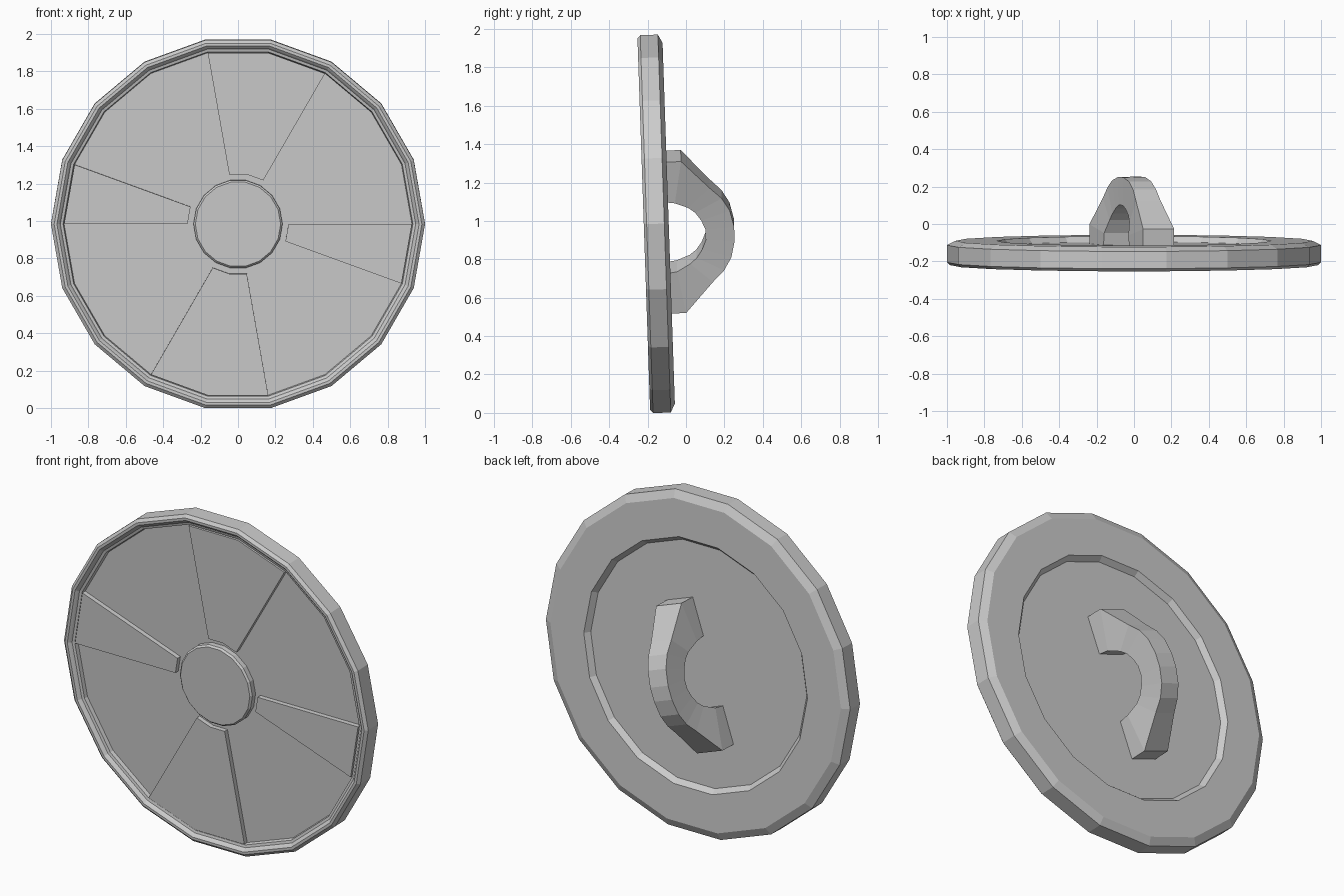
import bpy, bmesh
from math import sin, cos, radians
from mathutils import Matrix, Vector

if "Cube" in bpy.data.objects:
    bpy.data.objects.remove(bpy.data.objects["Cube"])

N = 18
# Shield frame: local y is depth (front is -y), leaning slightly forward at the top
FRAME = Matrix.Translation((0, -0.155, 0.985)) @ Matrix.Rotation(radians(1.95), 4, 'X')


def finish(bm, name):
    bmesh.ops.recalc_face_normals(bm, faces=bm.faces[:])
    me = bpy.data.meshes.new(name)
    bm.to_mesh(me)
    bm.free()
    ob = bpy.data.objects.new(name, me)
    bpy.context.collection.objects.link(ob)
    ob.matrix_world = FRAME
    return ob


def polar(r, deg, d):
    return Vector((r * cos(radians(deg)), d, r * sin(radians(deg))))


def lathe(name, profile):
    """Turn a (radius, depth) profile around y and cap both ends."""
    bm = bmesh.new()
    rings = [[bm.verts.new(polar(r, i * 360 / N, d)) for i in range(N)] for r, d in profile]
    for a, b in zip(rings, rings[1:]):
        for i in range(N):
            j = (i + 1) % N
            bm.faces.new((a[i], a[j], b[j], b[i]))
    bm.faces.new(rings[0])
    bm.faces.new(rings[-1])
    return finish(bm, name)


# Disc with stepped front rim and recessed back
lathe("shield_disc", [
    (0.93, -0.02), (0.935, -0.042), (0.95, -0.046), (0.957, -0.055),
    (0.968, -0.065), (0.983, -0.065), (1.0, -0.05),
    (1.0, 0.042), (0.955, 0.065), (0.735, 0.065), (0.71, 0.035)])

# Central boss
lathe("center_boss", [(0.238, -0.01), (0.238, -0.05), (0.228, -0.06)])


# Raised wedge panels with sloped borders
def wedge(name, angles):
    bm = bmesh.new()
    pts = [polar(0.93, a, -0.02) for a in angles] + [polar(0.27, a, -0.02) for a in reversed(angles)]
    face = bm.faces.new([bm.verts.new(p) for p in pts])
    bmesh.ops.inset_region(bm, faces=[face], thickness=0.038, use_boundary=True)
    for v in face.verts:
        v.co.y = -0.047
    finish(bm, name)


for name, angles in (("top_wedge", (60, 80, 100)), ("left_wedge", (160, 180)),
                     ("bottom_wedge", (240, 260, 280)), ("right_wedge", (340, 360))):
    wedge(name, angles)

# Back grip: arch of (outer s, outer d, inner s, inner d, half width), mirrored along its length
half = [(0.42, 0.03, 0.20, 0.03, 0.088), (0.42, 0.14, 0.19, 0.10, 0.088),
        (0.26, 0.285, 0.155, 0.17, 0.07), (0.20, 0.345, 0.125, 0.205, 0.065),
        (0.13, 0.385, 0.08, 0.235, 0.063), (0.04, 0.405, 0.03, 0.255, 0.062)]
arch = half + [(-so, do, -si, di, w) for so, do, si, di, w in reversed(half)]
turn = Matrix.Translation((-0.012, 0, -0.045)) @ Matrix.Rotation(radians(20), 4, 'Y')
bm = bmesh.new()
sections = []
for so, do, si, di, w in arch:
    corners = [(-w, do, so), (w, do, so), (w, di, si), (-w, di, si)]
    sections.append([bm.verts.new(turn @ Vector(c)) for c in corners])
for a, b in zip(sections, sections[1:]):
    for i in range(4):
        j = (i + 1) % 4
        bm.faces.new((a[i], a[j], b[j], b[i]))
bm.faces.new(sections[0])
bm.faces.new(sections[-1])
finish(bm, "back_grip")
